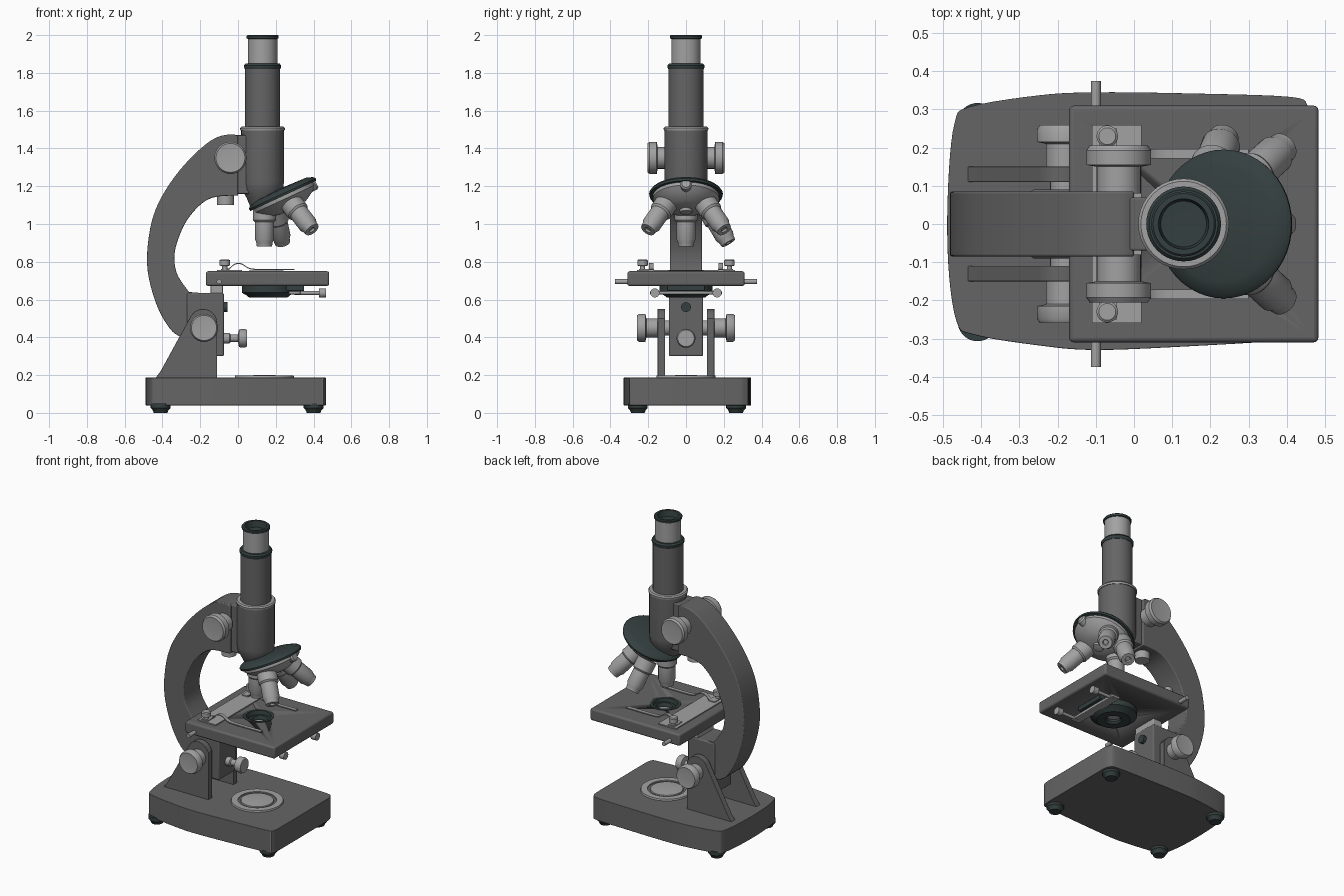
import bpy, bmesh, math
from mathutils import Vector

cube = bpy.data.objects.get("Cube")
if cube:
    bpy.data.objects.remove(cube, do_unlink=True)


def material(name, colour):
    m = bpy.data.materials.new(name)
    m.use_nodes = True
    m.diffuse_color = (*colour, 1)
    m.node_tree.nodes["Principled BSDF"].inputs["Base Color"].default_value = (*colour, 1)
    return m


BODY = material("grey enamel", (0.13, 0.13, 0.13))
METAL = material("light metal", (0.36, 0.36, 0.36))
DARK = material("dark green black", (0.035, 0.05, 0.05))


def finish(name, bm, mat, bevel=0.0):
    bmesh.ops.recalc_face_normals(bm, faces=bm.faces)
    mesh = bpy.data.meshes.new(name)
    bm.to_mesh(mesh)
    bm.free()
    obj = bpy.data.objects.new(name, mesh)
    bpy.context.collection.objects.link(obj)
    mesh.materials.append(mat)
    if bevel:
        mod = obj.modifiers.new("soft edges", "BEVEL")
        mod.width, mod.segments, mod.limit_method = bevel, 3, "ANGLE"
        mod.angle_limit = math.radians(40)
    bpy.ops.object.select_all(action="DESELECT")
    obj.select_set(True)
    bpy.context.view_layer.objects.active = obj
    bpy.ops.object.shade_smooth_by_angle(angle=math.radians(35))
    return obj


def lathe(name, profile, start, axis, mat, seg=40):
    """Revolve (radius, distance) pairs around an axis."""
    bm = bmesh.new()
    turn = Vector((0, 0, 1)).rotation_difference(Vector(axis))
    rings = []
    for r, d in profile:
        ring = []
        for i in range(seg):
            a = math.tau * i / seg
            p = turn @ Vector((r * math.cos(a), r * math.sin(a), d))
            ring.append(bm.verts.new(p + Vector(start)))
        rings.append(ring)
    for lo, hi in zip(rings, rings[1:]):
        for i in range(seg):
            j = (i + 1) % seg
            bm.faces.new((lo[i], lo[j], hi[j], hi[i]))
    bmesh.ops.remove_doubles(bm, verts=bm.verts, dist=1e-5)
    return finish(name, bm, mat)


def rod(name, r, start, end, mat, seg=24):
    v = Vector(end) - Vector(start)
    return lathe(name, [(0, 0), (r, 0), (r, v.length), (0, v.length)], start, v, mat, seg)


def prism(name, outline, lo, hi, mat, along="z", bevel=0.0):
    """Extrude a plan outline up z, or a side outline along y."""
    bm = bmesh.new()
    place = (lambda p: (p[0], p[1], lo)) if along == "z" else (lambda p: (p[0], lo, p[1]))
    face = bm.faces.new([bm.verts.new(place(p)) for p in outline])
    ext = bmesh.ops.extrude_face_region(bm, geom=[face])
    move = Vector((0, 0, hi - lo)) if along == "z" else Vector((0, hi - lo, 0))
    bmesh.ops.translate(bm, vec=move, verts=[g for g in ext["geom"] if isinstance(g, bmesh.types.BMVert)])
    return finish(name, bm, mat, bevel)


def box(name, x, y, z, mat, bevel=0.0):
    return prism(name, [(x[0], y[0]), (x[1], y[0]), (x[1], y[1]), (x[0], y[1])], *z, mat, bevel=bevel)


def smooth(points, steps=5):
    """Open curve passing through the points."""
    pts = [Vector(p) for p in points]
    pts = [pts[0]] + pts + [pts[-1]]
    out = []
    for a, b, c, d in zip(pts, pts[1:], pts[2:], pts[3:]):
        for i in range(steps):
            t = i / steps
            out.append(0.5 * (2 * b + (c - a) * t + (2 * a - 5 * b + 4 * c - d) * t * t
                              + (3 * b - a - 3 * c + d) * t ** 3))
    return out + [pts[-1]]


def knob(name, r, start, axis, length, neck):
    lathe(name, [(0, 0), (r * 0.68, 0), (r * 0.68, neck), (r, neck + 0.005), (r, length - 0.012),
                 (r * 0.9, length), (r * 0.4, length - 0.004), (0, length - 0.002)], start, axis, METAL)


SIDES = ((-1, "right"), (1, "left"))

# Base with bulging sides, and feet
base = smooth([(0.465, -0.25), (0.455, -0.29), (0.42, -0.303), (0.15, -0.32), (-0.1, -0.33), (-0.25, -0.318),
               (-0.42, -0.29), (-0.465, -0.255), (-0.487, -0.1), (-0.487, 0.1), (-0.47, 0.265), (-0.43, 0.307),
               (-0.25, 0.337), (-0.1, 0.345), (0.15, 0.342), (0.41, 0.333), (0.455, 0.31), (0.465, 0.27)])
prism("base", base, 0.04, 0.187, BODY, bevel=0.025)
for x in (-0.41, 0.4):
    for y in (-0.255, 0.265):
        lathe("foot", [(0, 0), (0.036, 0), (0.042, 0.015), (0.052, 0.025), (0.052, 0.05), (0, 0.05)],
              (x, y, 0), (0, 0, 1), DARK)

# Light disc set in the base
lathe("lamp_ring", [(0.115, 0), (0.115, 0.012), (0.155, 0.012), (0.158, 0)], (0.14, 0, 0.185), (0, 0, 1), METAL)
lathe("lamp_recess", [(0, 0), (0.118, 0)], (0.14, 0, 0.19), (0, 0, 1), BODY)
lathe("lamp_disc", [(0.1, 0), (0.097, 0.008), (0.05, 0.012), (0, 0.013)], (0.14, 0, 0.188), (0, 0, 1), METAL)

# Side brackets with coarse knobs
bracket = [(-0.44, 0.18), (-0.11, 0.18), (-0.11, 0.5)] + [
    (-0.185 + 0.075 * math.cos(a), 0.475 + 0.075 * math.sin(a))
    for a in [math.radians(20 + 13 * i) for i in range(11)]] + [(-0.41, 0.22)]
for s, side in SIDES:
    prism(side + "_bracket", bracket, s * 0.11, s * 0.15, BODY, "y", 0.006)
    knob(side + "_lower_knob", 0.074, (-0.18, s * 0.15, 0.45), (0, s, 0), 0.11, 0.06)
rod("pivot_pin", 0.04, (-0.18, -0.14, 0.45), (-0.18, 0.14, 0.45), METAL)

# Curved arm and pillar
outer = smooth([(-0.3, 0.4), (-0.36, 0.445), (-0.43, 0.57), (-0.478, 0.75), (-0.474, 0.92), (-0.435, 1.08),
                (-0.35, 1.23), (-0.24, 1.36), (-0.13, 1.45), (-0.04, 1.475), (0, 1.465)])
inner = smooth([(0, 1.15), (-0.11, 1.145), (-0.19, 1.11), (-0.27, 1.02), (-0.32, 0.91), (-0.337, 0.82),
                (-0.32, 0.73), (-0.26, 0.64)])
prism("arm", outer + inner + [(-0.2, 0.635), (-0.2, 0.4)], -0.085, 0.085, BODY, "y", 0.01)
box("pillar", (-0.27, -0.075), (-0.09, 0.09), (0.3, 0.635), BODY, 0.008)
lathe("pillar_knob", [(0, 0), (0.028, 0), (0.028, 0.03), (0.02, 0.035), (0.02, 0.075), (0.047, 0.08),
                      (0.05, 0.11), (0.044, 0.122), (0, 0.122)], (-0.075, 0, 0.395), (1, 0, 0), METAL)
rod("pillar_screw", 0.026, (-0.08, 0, 0.56), (-0.055, 0, 0.56), DARK)
rod("arm_peg", 0.045, (-0.065, 0, 1.1), (-0.065, 0, 1.16), METAL)

# Body housing, focus slide and fine knobs
box("focus_slide", (-0.015, 0.06), (-0.07, 0.07), (1.16, 1.47), BODY, 0.006)
for s, side in SIDES:
    knob(side + "_upper_knob", 0.085, (-0.04, s * 0.08, 1.35), (0, s, 0), 0.125, 0.07)
lathe("tube_housing", [(0, -0.08), (0.06, -0.08), (0.085, -0.02), (0.108, 0.02), (0.113, 0.06), (0.113, 0.34),
                       (0, 0.34)], (0.13, 0, 1.16), (0, 0, 1), BODY)
lathe("housing_collar", [(0, 0), (0.117, 0), (0.119, 0.012), (0.112, 0.02), (0, 0.02)],
      (0.13, 0, 1.495), (0, 0, 1), METAL)

# Eyepiece tube
rod("main_tube", 0.092, (0.13, 0, 1.51), (0.13, 0, 1.83), BODY, 40)
lathe("tube_ring", [(0, 0), (0.094, 0), (0.098, 0.01), (0.098, 0.02), (0.09, 0.03), (0, 0.03)],
      (0.13, 0, 1.82), (0, 0, 1), DARK)
rod("eyepiece", 0.078, (0.13, 0, 1.84), (0.13, 0, 1.955), METAL, 40)
lathe("eyepiece_sleeve", [(0.078, 0), (0.078, 0.035)], (0.13, 0, 1.95), (0, 0, 1), METAL)
lathe("eyepiece_cap", [(0.078, 0), (0.084, 0.003), (0.085, 0.015), (0.08, 0.02), (0.066, 0.02), (0.06, -0.02),
                       (0, -0.022)], (0.13, 0, 1.98), (0, 0, 1), DARK)

# Tilted revolving nosepiece
down = Vector((0.42, 0, -0.91)).normalized()
hub = Vector((0.235, 0, 1.16))
lathe("nosepiece_plate", [(0, -0.03), (0.15, -0.025), (0.185, -0.012), (0.195, 0), (0.192, 0.012), (0, 0.012)],
      hub, down, DARK, 48)
lathe("nosepiece_turret", [(0, 0.01), (0.175, 0.01), (0.175, 0.03), (0.15, 0.055), (0.1, 0.085), (0.06, 0.095),
                           (0, 0.097)], hub, down, METAL, 48)
lathe("nosepiece_stop", [(0, 0), (0.03, 0), (0.03, 0.035), (0.022, 0.045), (0, 0.045)],
      (0.375, 0, 1.195), (0.9, 0, 0.42), METAL)
lathe("turret_screw", [(0, 0), (0.035, 0), (0.03, 0.02), (0, 0.025)], hub + down * 0.09, down, METAL)
objective = [(0, -0.02), (0.06, -0.02), (0.06, 0.05), (0.054, 0.058), (0.051, 0.06), (0.051, 0.15),
             (0.044, 0.165), (0.04, 0.19), (0.018, 0.19), (0.014, 0.18), (0, 0.18)]
for top, tip in (((0.14, 0, 1.07), (0.14, 0, 0.88)), ((0.29, -0.11, 1.1), (0.395, -0.205, 0.965)),
                 ((0.29, 0.11, 1.1), (0.395, 0.205, 0.965)), ((0.2, 0.13, 1.06), (0.235, 0.225, 0.9))):
    lathe("objective", objective, top, Vector(tip) - Vector(top), METAL)

# Stage with a round opening
stage = box("stage", (-0.17, 0.483), (-0.31, 0.31), (0.672, 0.75), BODY, 0.012)
cutter = rod("stage_cutter", 0.09, (0.15, 0, 0.6), (0.15, 0, 0.8), BODY, 40)
cut = stage.modifiers.new("opening", "BOOLEAN")
cut.operation, cut.object, cut.solver = "DIFFERENCE", cutter, "EXACT"
bpy.context.view_layer.objects.active = stage
for mod in [m.name for m in stage.modifiers]:
    bpy.ops.object.modifier_apply(modifier=mod)
bpy.data.objects.remove(cutter, do_unlink=True)
lathe("stage_ring", [(0.07, -0.03), (0.075, 0.003), (0.092, 0.003), (0.092, -0.03)],
      (0.15, 0, 0.75), (0, 0, 1), DARK)
box("stage_mount", (-0.145, -0.08), (-0.085, 0.085), (0.62, 0.68), METAL, 0.005)
box("slide_rail", (-0.11, 0.02), (-0.26, 0.26), (0.748, 0.757), METAL)
rod("stage_rod", 0.013, (-0.1, -0.375, 0.695), (-0.1, 0.375, 0.695), METAL)

# Spring clips and their screws
clip = smooth([(-0.09, 0.757), (-0.05, 0.76), (-0.015, 0.785), (0.02, 0.785), (0.06, 0.762), (0.12, 0.756),
               (0.3, 0.756)])
strip = clip + [p + Vector((0, 0.006)) for p in reversed(clip)]
for s, side in SIDES:
    prism(side + "_clip", strip, s * 0.172, s * 0.196, METAL, "y")
    box(side + "_clip_foot", (-0.09, -0.045), sorted((s * 0.17, s * 0.25)), (0.755, 0.763), METAL)
    lathe(side + "_clip_screw", [(0, 0), (0.014, 0), (0.014, 0.025), (0.028, 0.028), (0.028, 0.055),
                                 (0.022, 0.06), (0, 0.06)], (-0.07, s * 0.23, 0.752), (0, 0, 1), METAL)
    rod(side + "_guide_rod", 0.01, (0.3, s * 0.165, 0.635), (0.44, s * 0.165, 0.635), METAL)
    rod(side + "_guide_screw", 0.024, (0.43, s * 0.165, 0.635), (0.465, s * 0.165, 0.635), METAL)

# Condenser and diaphragm under the stage
lathe("condenser", [(0.04, -0.05), (0.05, -0.062), (0.1, -0.062), (0.115, -0.05), (0.14, -0.035), (0.14, 0.005),
                    (0.07, 0.005), (0.065, 0.06), (0.05, 0.06), (0.04, 0.03), (0.04, -0.05)],
      (0.16, 0, 0.672), (0, 0, 1), DARK)
lathe("condenser_lens", [(0.042, 0), (0.025, 0.01), (0, 0.013)], (0.16, 0, 0.71), (0, 0, 1), METAL)
lathe("diaphragm", [(0.042, 0), (0, 0)], (0.16, 0, 0.635), (0, 0, 1), METAL)
box("condenser_bar", (0.27, 0.33), (-0.19, 0.19), (0.628, 0.645), METAL, 0.004)
box("condenser_plate", (0.2, 0.35), (-0.1, 0.1), (0.645, 0.674), DARK, 0.004)
